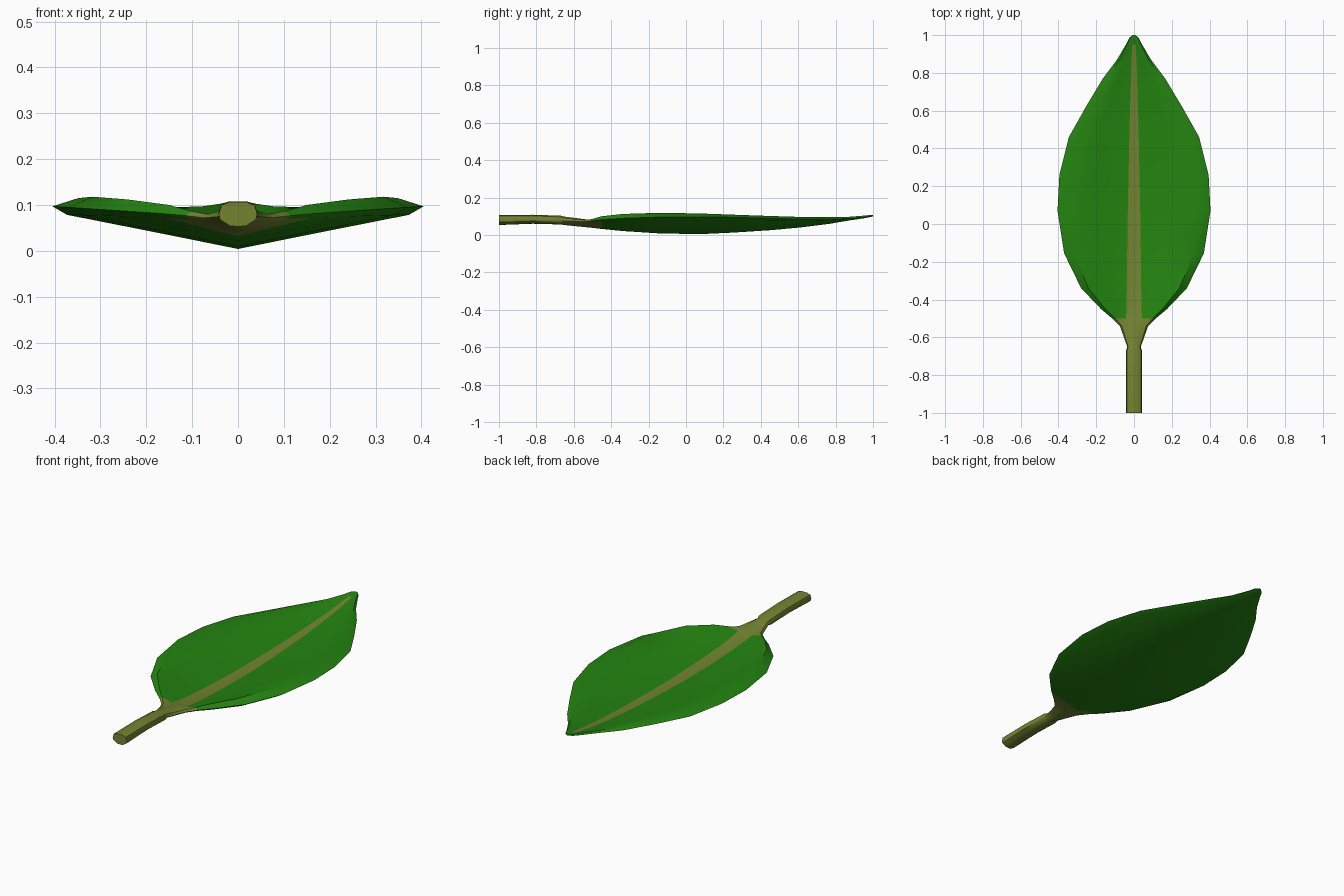
import bpy, bmesh, math

cube = bpy.data.objects.get("Cube")
if cube:
    bpy.data.objects.remove(cube, do_unlink=True)


def material(name, rgb):
    m = bpy.data.materials.new(name)
    m.use_nodes = True
    m.diffuse_color = (*rgb, 1)
    m.node_tree.nodes["Principled BSDF"].inputs["Base Color"].default_value = (*rgb, 1)
    return m


green = material("leaf_green", (0.017, 0.23, 0.005))
olive = material("stem_olive", (0.17, 0.23, 0.03))

# Stations along the leaf: y, half width, keel z, edge z, rim top z, centre top z, rib half width
STALK = [
    (-1.0, .042, .053, .080, .100, .106, .020),
    (-.82, .042, .060, .085, .102, .108, .020),
    (-.67, .042, .056, .080, .096, .103, .020),
]
BLADE = [
    (-.65, .036, .053, .075, .090, .098, .020),
    (-.54, .075, .042, .072, .080, .084, .040),
    (-.50, .115, .038, .077, .086, .076, .042),
    (-.45, .175, .032, .082, .100, .067, .040),
    (-.34, .280, .021, .089, .112, .057, .038),
    (-.155, .370, .009, .095, .118, .048, .036),
    (.07, .405, .004, .097, .115, .044, .033),
    (.26, .395, .013, .094, .108, .047, .029),
    (.46, .345, .026, .088, .101, .054, .025),
    (.62, .255, .041, .085, .096, .063, .021),
    (.77, .165, .060, .084, .095, .075, .016),
    (.87, .090, .077, .088, .097, .087, .013),
    (.95, .043, .089, .095, .103, .099, .009),
    (.985, .025, .096, .100, .107, .106, .005),
    (1.0, .008, .099, .102, .107, .107, .002),
]


def half_section(station, rise):
    """Right half of a section, from keel around the rim to the centre top."""
    y, w, keel, edge, rim, top, rib = station
    pts = [(f * w, y, keel + r * (edge - keel)) for f, r in zip((0, .42, .92, 1), rise)]
    pts += [(.86 * w, y, rim), (.5 * w + .2 * rib, y, top + .45 * (rim - top)),
            (rib, y, top), (0, y, top)]
    return pts


# Loft the half sections, then mirror them
sections = [half_section(s, (0, .05, .55, 1)) for s in STALK]
sections += [half_section(s, (0, .37, .80, 1)) for s in BLADE]
bm = bmesh.new()
rings = [[bm.verts.new(p) for p in sec] for sec in sections]
for a, b in zip(rings, rings[1:]):
    for i in range(len(a) - 1):
        face = bm.faces.new((a[i], a[i + 1], b[i + 1], b[i]))
        y = face.calc_center_median().y
        is_rib = i == len(a) - 2 and y < .95
        # Stalk, flared base and central rib are olive
        face.material_index = 1 if y < -.51 or is_rib or (i < 2 and y < -.45) else 0
cap = bm.faces.new(rings[0][::-1])
cap.material_index = 1
bm.faces.new(rings[-1])
bmesh.ops.recalc_face_normals(bm, faces=bm.faces)

mesh = bpy.data.meshes.new("leaf")
bm.to_mesh(mesh)
bm.free()
mesh.materials.append(green)
mesh.materials.append(olive)
leaf = bpy.data.objects.new("leaf", mesh)
bpy.context.collection.objects.link(leaf)

mirror = leaf.modifiers.new("mirror", "MIRROR")
mirror.use_clip = True
mirror.merge_threshold = .0005

bpy.ops.object.select_all(action="DESELECT")
leaf.select_set(True)
bpy.context.view_layer.objects.active = leaf
bpy.ops.object.modifier_apply(modifier=mirror.name)
bpy.ops.object.shade_smooth_by_angle(angle=math.radians(40))
